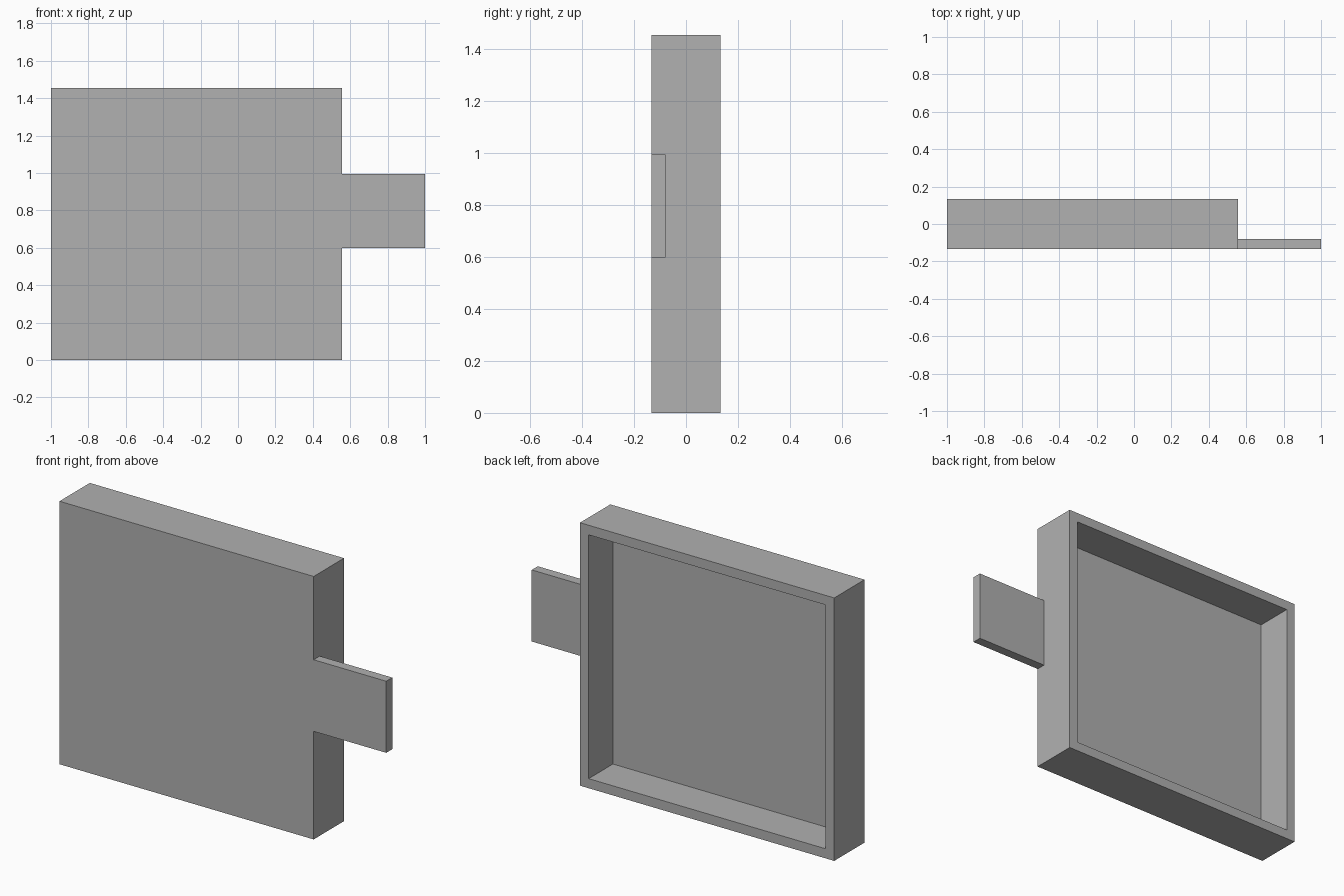
import bpy
import bmesh
from mathutils import Vector

cube = bpy.data.objects.get("Cube")
if cube:
    bpy.data.objects.remove(cube, do_unlink=True)

WALL = 0.053
FRONT, BACK = -0.1325, 0.1325
SIDE_X = 0.556

grey = bpy.data.materials.new("plain_grey")
grey.use_nodes = True
colour = (0.44, 0.44, 0.44, 1)
grey.diffuse_color = colour
grey.node_tree.nodes["Principled BSDF"].inputs["Base Color"].default_value = colour


def box(low, high):
    """Box bmesh between two opposite corners."""
    low, high = Vector(low), Vector(high)
    bm = bmesh.new()
    bmesh.ops.create_cube(bm, size=1)
    for v in bm.verts:
        v.co = (low + high) / 2 + v.co * (high - low)
    bm.normal_update()
    return bm


def finish(bm, name):
    mesh = bpy.data.meshes.new(name)
    bm.to_mesh(mesh)
    bm.free()
    mesh.materials.append(grey)
    obj = bpy.data.objects.new(name, mesh)
    bpy.context.collection.objects.link(obj)
    return obj


# Shallow square tray, open at the back
tray = box((-1, FRONT, 0), (SIDE_X, BACK, 1.455))
back = max(tray.faces, key=lambda f: f.normal.y)
bmesh.ops.inset_region(tray, faces=[back], thickness=WALL, use_even_offset=True)
# Sink the inset face to leave walls and a floor of equal thickness
rim = bmesh.ops.extrude_discrete_faces(tray, faces=[back])
for v in rim["faces"][0].verts:
    v.co.y = FRONT + WALL
bmesh.ops.recalc_face_normals(tray, faces=tray.faces)
finish(tray, "tray")

# Flat tab on the side, flush with the front
finish(box((SIDE_X, FRONT, 0.598), (1, FRONT + WALL, 0.994)), "side_tab")
